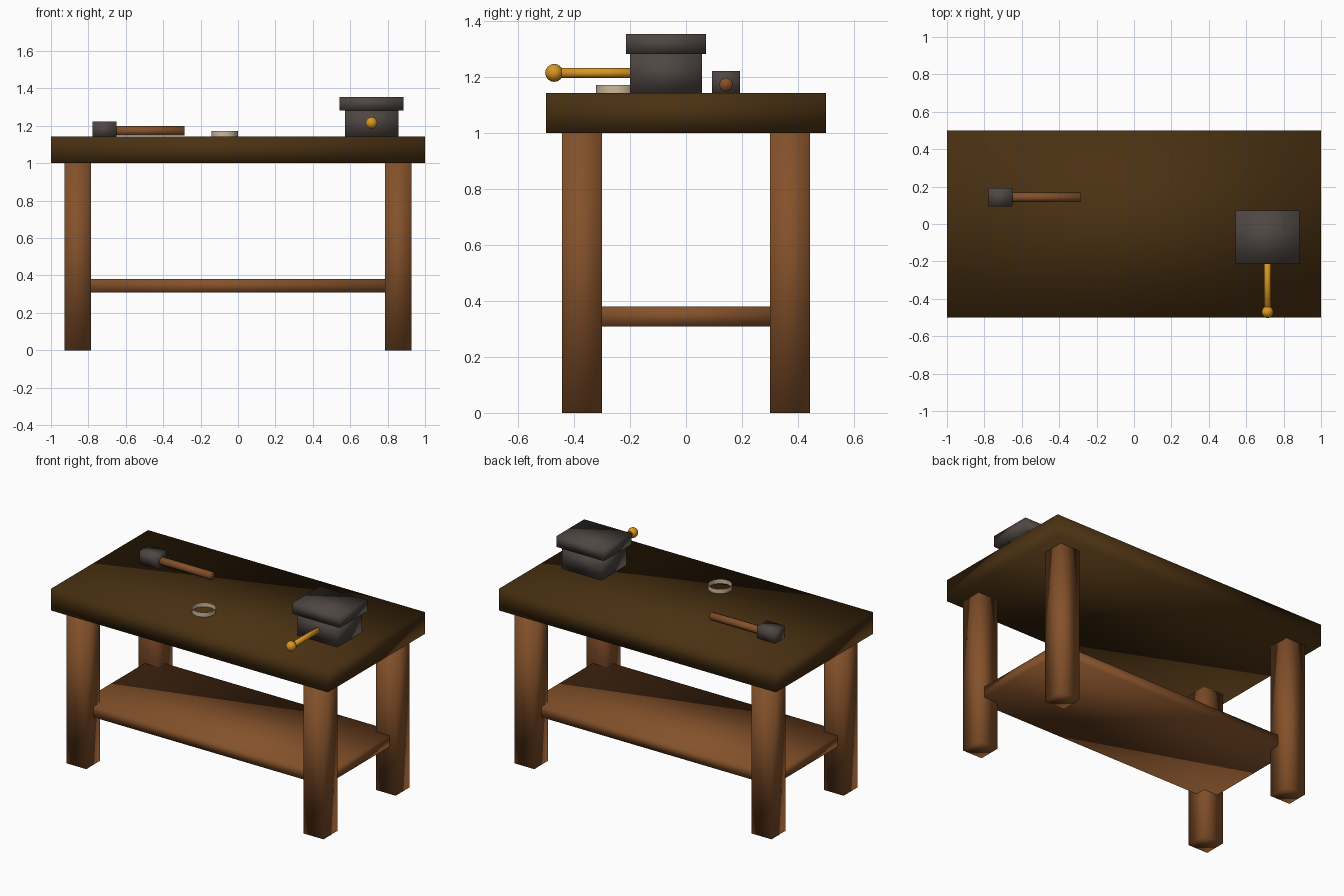
import bpy
import math

if "Cube" in bpy.data.objects:
    bpy.data.objects.remove(bpy.data.objects["Cube"])


def material(name, rgb):
    """Flat colour given as sRGB 0-255, stored as linear."""
    lin = [(c / 255 / 12.92) if c < 11 else ((c / 255 + 0.055) / 1.055) ** 2.4 for c in rgb]
    m = bpy.data.materials.new(name)
    m.diffuse_color = (*lin, 1)
    m.use_nodes = True
    m.node_tree.nodes["Principled BSDF"].inputs["Base Color"].default_value = m.diffuse_color
    return m


dark_wood = material("dark wood", (74, 49, 18))
brown_wood = material("brown wood", (132, 81, 42))
iron = material("dark iron", (78, 70, 66))
brass = material("brass", (218, 150, 35))
cream = material("cream", (205, 185, 155))


def finish(name, mat):
    o = bpy.context.object
    o.name = name
    o.data.materials.append(mat)
    bpy.ops.object.shade_smooth()  # soft shading across the low-poly faces
    return o


def box(name, mat, centre, size):
    bpy.ops.mesh.primitive_cube_add(size=1, location=centre)
    bpy.context.object.scale = size
    bpy.ops.object.transform_apply(location=False, rotation=False, scale=True)
    return finish(name, mat)


def rod(name, mat, centre, radius, length, rot=(0, 0, 0), sides=8, caps='NGON'):
    bpy.ops.mesh.primitive_cylinder_add(vertices=sides, radius=radius, depth=length,
                                        end_fill_type=caps, location=centre, rotation=rot)
    return finish(name, mat)


# Bench: top, legs and lower shelf
box("bench_top", dark_wood, (0, 0, 1.0715), (2, 1, 0.143))
for sx, side in ((-1, "left"), (1, "right")):
    for sy, end in ((-1, "front"), (1, "back")):
        box(f"{end}_{side}_leg", brown_wood, (sx * 0.857, sy * 0.3725, 0.5), (0.143, 0.143, 1))
box("lower_shelf", brown_wood, (0, 0, 0.345), (1.77, 0.736, 0.071))

# Vise: body, jaw cap, handle and knob
box("vise_body", iron, (0.714, -0.0714, 1.214), (0.286, 0.257, 0.143))
box("vise_cap", iron, (0.714, -0.0714, 1.318), (0.343, 0.286, 0.071))
rod("vise_handle", brass, (0.714, -0.3, 1.215), 0.0179, 0.342, (math.pi / 2, 0, 0))
bpy.ops.mesh.primitive_uv_sphere_add(segments=12, ring_count=8, radius=0.0321,
                                     location=(0.714, -0.471, 1.215))
finish("vise_knob", brass)

# Hammer lying on the bench
box("hammer_head", iron, (-0.714, 0.143, 1.179), (0.129, 0.1, 0.086))
rod("hammer_handle", brown_wood, (-0.5, 0.143, 1.173), 0.0255, 0.428, (0, math.pi / 2, 0))

# Open ring of tape
rod("tape_ring", cream, (-0.0714, -0.25, 1.158), 0.0714, 0.029, sides=16, caps='NOTHING')
